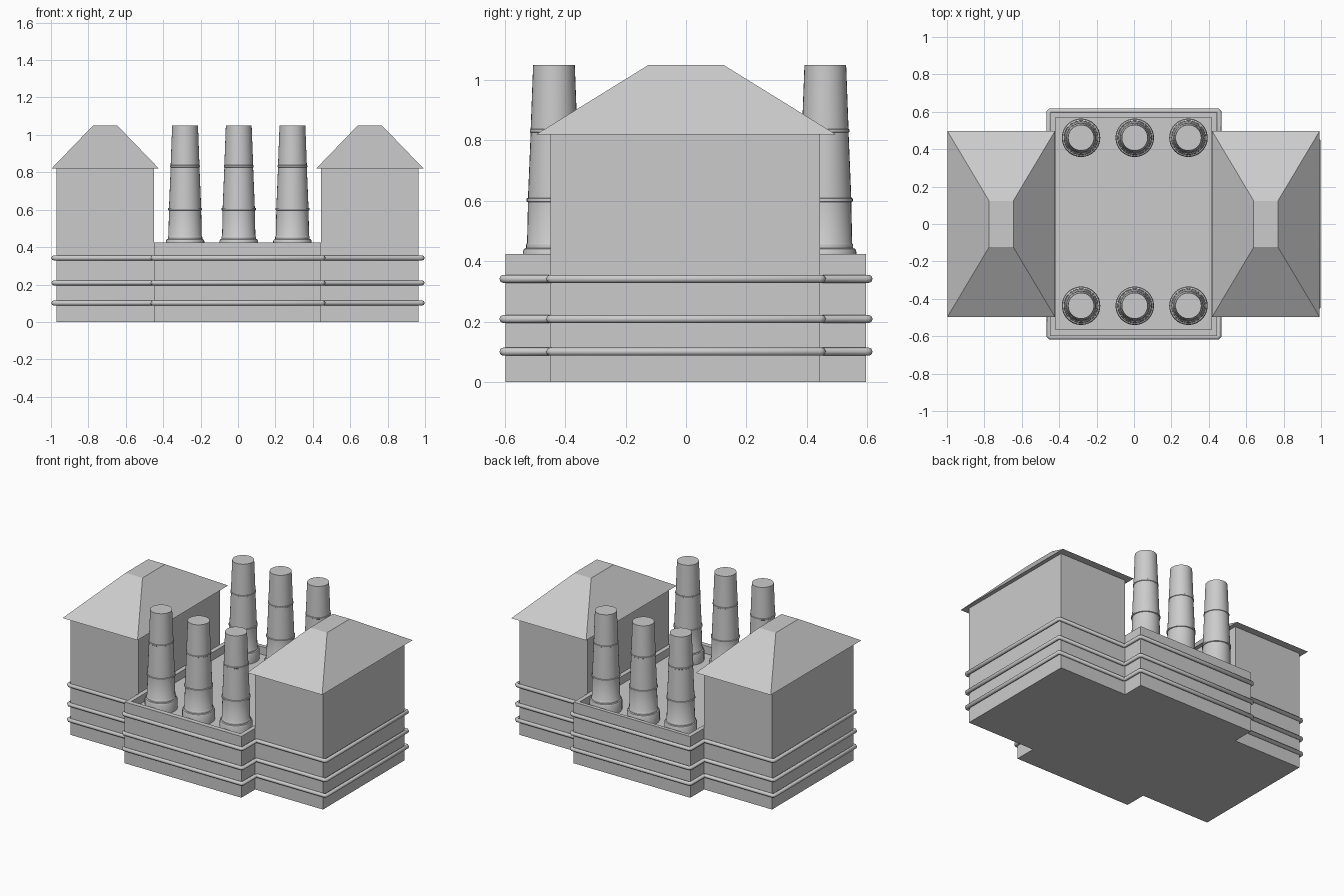
import bpy, bmesh, math
from mathutils import Vector

if "Cube" in bpy.data.objects:
    bpy.data.objects.remove(bpy.data.objects["Cube"])


def add_object(name, bm):
    bmesh.ops.recalc_face_normals(bm, faces=bm.faces)
    mesh = bpy.data.meshes.new(name)
    bm.to_mesh(mesh)
    bm.free()
    ob = bpy.data.objects.new(name, mesh)
    bpy.context.collection.objects.link(ob)
    return ob


def smooth(ob, angle=30):
    bpy.ops.object.select_all(action='DESELECT')
    ob.select_set(True)
    bpy.context.view_layer.objects.active = ob
    bpy.ops.object.shade_smooth_by_angle(angle=math.radians(angle))


def stacked_rects(name, rects):
    """Closed solid lofted through rectangles (x0, x1, y0, y1, z)."""
    bm = bmesh.new()
    rings = [[bm.verts.new(p) for p in
              ((x0, y0, z), (x1, y0, z), (x1, y1, z), (x0, y1, z))]
             for x0, x1, y0, y1, z in rects]
    for a, b in zip(rings, rings[1:]):
        for i in range(4):
            j = (i + 1) % 4
            bm.faces.new((a[i], a[j], b[j], b[i]))
    bm.faces.new(rings[0])
    bm.faces.new(rings[-1])
    return add_object(name, bm)


def lathe(name, profile, loc, sides=32):
    """Closed turned solid from (radius, z) pairs."""
    bm = bmesh.new()
    rings = [[bm.verts.new((loc[0] + r * math.cos(math.tau * i / sides),
                            loc[1] + r * math.sin(math.tau * i / sides), z))
              for i in range(sides)] for r, z in profile]
    for a, b in zip(rings, rings[1:]):
        for i in range(sides):
            j = (i + 1) % sides
            bm.faces.new((a[i], a[j], b[j], b[i]))
    bm.faces.new(rings[0])
    bm.faces.new(rings[-1])
    ob = add_object(name, bm)
    smooth(ob)
    return ob


# Central hall with a parapet around its sunken flat roof
FLOOR = 0.37
stacked_rects("central_hall", [
    (-0.45, 0.445, -0.598, 0.595, 0), (-0.45, 0.445, -0.598, 0.595, 0.424),
    (-0.42, 0.415, -0.565, 0.57, 0.424), (-0.42, 0.415, -0.565, 0.57, FLOOR)])

# End towers with overhanging truncated hip roofs
for side, cx in (("left", -0.71), ("right", 0.705)):
    stacked_rects(side + "_tower", [
        (cx - 0.26, cx + 0.26, -0.448, 0.444, z) for z in (0, 0.82)])
    stacked_rects(side + "_roof", [
        (cx - 0.287, cx + 0.287, -0.496, 0.496, 0.82),
        (cx - 0.065, cx + 0.065, -0.124, 0.124, 1.05)])

# Tapered chimneys with a stepped foot and two bands
CHIMNEY = [(0.103, FLOOR), (0.103, 0.432), (0.099, 0.441), (0.092, 0.444),
           (0.092, 0.455), (0.089, 0.46), (0.086, 0.596), (0.091, 0.598),
           (0.091, 0.608), (0.086, 0.61), (0.077, 0.826), (0.080, 0.828),
           (0.080, 0.836), (0.077, 0.838), (0.069, 1.05)]
for row, y in (("front", -0.437), ("back", 0.461)):
    for i, x in enumerate((-0.283, 0.004, 0.291)):
        lathe(f"{row}_chimney_{i + 1}", CHIMNEY, (x, y))

# Pipes wrapping the whole plan outline, with slightly eased corners
quarter = [(0.985, 0.45), (0.455, 0.45), (0.455, 0.605)]
outline = (quarter + [(-x, y) for x, y in reversed(quarter)]
           + [(-x, -y) for x, y in quarter]
           + [(x, -y) for x, y in reversed(quarter)])
path = []
for i, p in enumerate(outline):
    p = Vector(p)
    for q in (outline[i - 1], outline[(i + 1) % len(outline)]):
        path.append(p + (Vector(q) - p).normalized() * 0.008)
for n, z in enumerate((0.101, 0.209, 0.342)):
    curve = bpy.data.curves.new(f"pipe_band_{n + 1}", 'CURVE')
    curve.dimensions = '3D'
    curve.bevel_depth = 0.0135
    curve.bevel_resolution = 2
    spline = curve.splines.new('POLY')
    spline.points.add(len(path) - 1)
    for pt, p in zip(spline.points, path):
        pt.co = (p.x, p.y, z, 1)
    spline.use_cyclic_u = True
    ob = bpy.data.objects.new(curve.name, curve)
    bpy.context.collection.objects.link(ob)
    bpy.ops.object.select_all(action='DESELECT')
    ob.select_set(True)
    bpy.context.view_layer.objects.active = ob
    bpy.ops.object.convert(target='MESH')
    smooth(bpy.context.object, 50)
